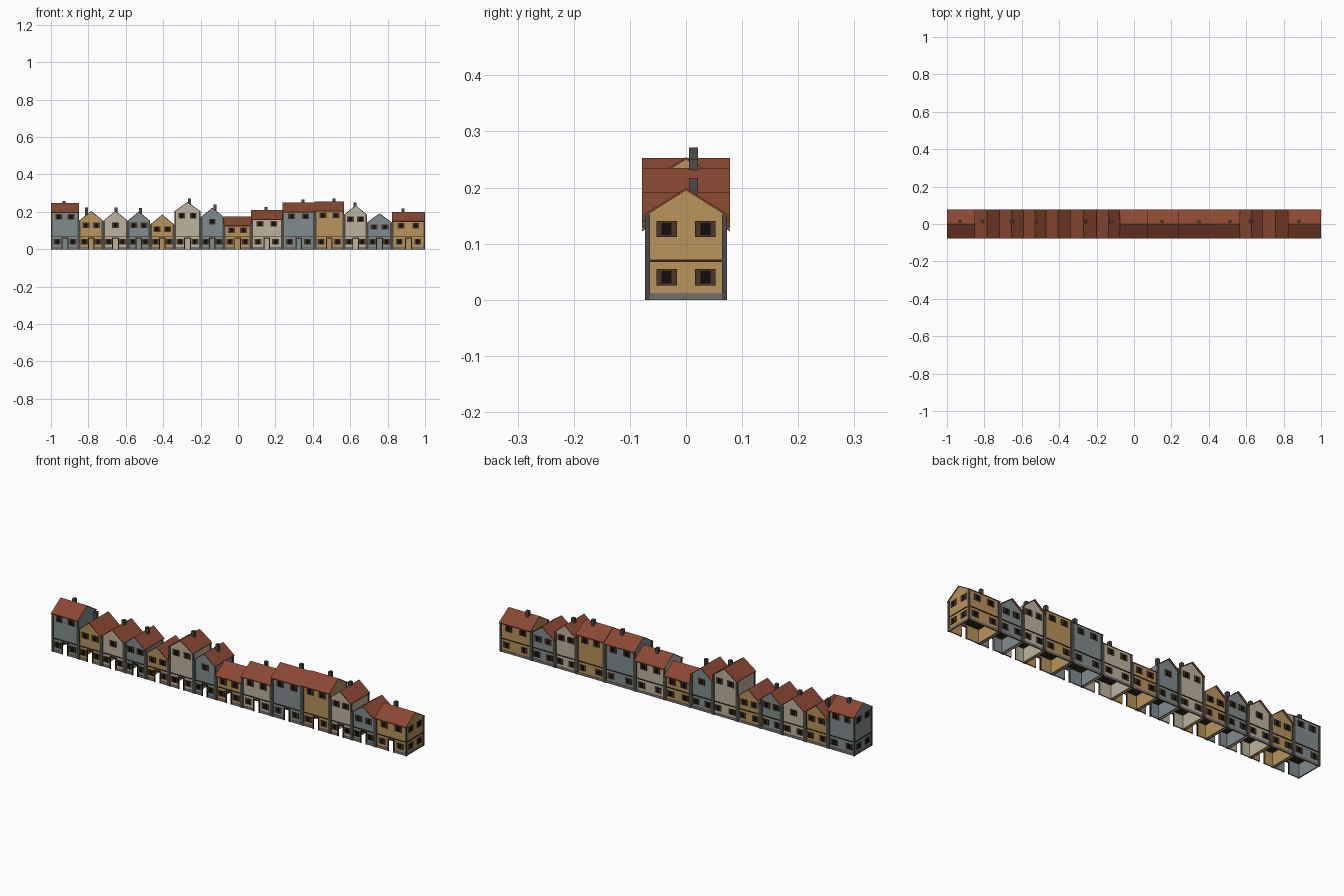
import bpy, bmesh
from mathutils import Vector

if "Cube" in bpy.data.objects:
    bpy.data.objects.remove(bpy.data.objects["Cube"])


def srgb(r, g, b):
    return tuple(((c / 255 + 0.055) / 1.055) ** 2.4 for c in (r, g, b)) + (1,)


COLOURS = {
    "roof_tile": srgb(138, 72, 50), "ochre": srgb(184, 147, 91),
    "cream": srgb(190, 180, 158), "blue_grey": srgb(128, 140, 142),
    "dark_stone": srgb(76, 75, 71), "plinth_stone": srgb(120, 112, 104),
    "shutter_brown": srgb(74, 55, 38), "timber": srgb(48, 36, 26),
    "glass_black": srgb(16, 14, 12),
}
mats = {}
for n, c in COLOURS.items():
    mats[n] = bpy.data.materials.new(n)
    mats[n].diffuse_color = c

parts = {}  # part name -> (bmesh, material name)


def part(name, mat):
    if name not in parts:
        parts[name] = (bmesh.new(), mat)
    return parts[name][0]


def prism(bm, pts, axis, a, b):
    """Extrude a (u, z) profile from a to b along x or y."""
    def co(p, t):
        return Vector((t, p[0], p[1])) if axis == "x" else Vector((p[0], t, p[1]))
    lo = [bm.verts.new(co(p, a)) for p in pts]
    hi = [bm.verts.new(co(p, b)) for p in pts]
    bm.faces.new(lo)
    bm.faces.new(hi[::-1])
    for i in range(len(pts)):
        j = (i + 1) % len(pts)
        bm.faces.new((lo[j], lo[i], hi[i], hi[j]))


def box(bm, x0, x1, y0, y1, z0, z1):
    prism(bm, [(x0, z0), (x1, z0), (x1, z1), (x0, z1)], "y", y0, y1)


def plate(bm, axis, sign, face, u, z, w, h, t):
    """Thin plate on a wall whose normal is sign * axis."""
    a, b = sorted((face - sign * 0.001, face + sign * t))
    if axis == "y":
        box(bm, u - w / 2, u + w / 2, a, b, z - h / 2, z + h / 2)
    else:
        box(bm, a, b, u - w / 2, u + w / 2, z - h / 2, z + h / 2)


def window(axis, sign, face, u, z):
    plate(part("window_shutters", "shutter_brown"), axis, sign, face, u, z, 0.037, 0.029, 0.003)
    plate(part("window_panes", "glass_black"), axis, sign, face, u, z, 0.018, 0.022, 0.004)


D, RD, FLOOR, T = 0.069, 0.078, 0.069, 0.005   # wall / roof half depth, floor height, thickness
DOOR, DOOR_H = 0.015, 0.06

# right edge, wall colour, ridge direction, ridge z, eaves z, upper windows, chimney (x, top)
HOUSES = [
    (-0.85, "blue_grey", "x", 0.247, 0.197, 2, (-0.93, 0.257)),
    (-0.72, "ochre", "y", 0.205, 0.152, 2, (-0.81, 0.222)),
    (-0.59, "cream", "y", 0.205, 0.153, 1, (-0.652, 0.222)),
    (-0.47, "blue_grey", "y", 0.202, 0.152, 2, (-0.52, 0.22)),
    (-0.34, "ochre", "y", 0.185, 0.132, 2, None),
    (-0.20, "cream", "y", 0.253, 0.203, 2, (-0.26, 0.27)),
    (-0.075, "blue_grey", "y", 0.222, 0.172, 1, (-0.123, 0.24)),
    (0.07, "ochre", "x", 0.176, 0.126, 2, None),
    (0.238, "cream", "x", 0.211, 0.160, 2, (0.15, 0.225)),
    (0.41, "blue_grey", "x", 0.250, 0.200, 2, (0.348, 0.266)),
    (0.567, "ochre", "x", 0.254, 0.205, 2, (0.513, 0.271)),
    (0.69, "cream", "y", 0.235, 0.185, 2, (0.625, 0.25)),
    (0.823, "blue_grey", "y", 0.192, 0.143, 2, None),
    (1.0, "ochre", "x", 0.199, 0.150, 2, (0.882, 0.217)),
]

x0 = -1.0
for i, (x1, col, ridge_axis, ridge, eave, n_up, chim) in enumerate(HOUSES):
    xc, w = (x0 + x1) / 2, x1 - x0
    wx0, wx1 = x0 + 0.003, x1 - 0.003
    wall = part("walls_" + col, col)

    # hollow ground floor with a door opening
    box(wall, wx0, wx1, D - T, D, 0, FLOOR)
    box(wall, wx0, wx0 + T, -D, D, 0, FLOOR)
    box(wall, wx1 - T, wx1, -D, D, 0, FLOOR)
    box(wall, wx0, xc - DOOR, -D, -D + T, 0, FLOOR)
    box(wall, xc + DOOR, wx1, -D, -D + T, 0, FLOOR)
    box(wall, xc - DOOR, xc + DOOR, -D, -D + T, DOOR_H, FLOOR)

    # upper floor with gable, and the thin roof over it
    c, half = (0, RD) if ridge_axis == "x" else (xc, w / 2)
    body = D if ridge_axis == "x" else w / 2 - 0.003
    slope = (ridge - eave) / half
    th = 0.004
    corner = ridge - th - slope * body
    prism(wall, [(c - body, FLOOR), (c + body, FLOOR), (c + body, corner),
                 (c, ridge - th), (c - body, corner)],
          ridge_axis, *((wx0, wx1) if ridge_axis == "x" else (-D, D)))
    prism(part("roofs", "roof_tile"),
          [(c - half, eave), (c - half, eave - th), (c, ridge - th),
           (c + half, eave - th), (c + half, eave), (c, ridge)],
          ridge_axis, *((x0, x1) if ridge_axis == "x" else (-RD, RD)))

    # floor band showing on every side
    box(part("floor_bands", "timber"), x0 + 0.001, x1 - 0.001, -0.0715, 0.0715, 0.067, 0.0715)

    # corner posts
    posts = part("corner_posts", "dark_stone")
    for px in (x0, x1 - 0.009):
        for s in (-1, 1):
            ya, yb = sorted((s * 0.064, s * 0.073))
            box(posts, px, px + 0.009, ya, yb, 0, corner)

    # stone plinth, broken at the door
    plinth = part("plinths", "plinth_stone")
    box(plinth, x0 + 0.002, xc - DOOR, -0.0705, -D, 0, 0.012)
    box(plinth, xc + DOOR, x1 - 0.002, -0.0705, -D, 0, 0.012)
    box(plinth, x0 + 0.002, x1 - 0.002, D, 0.0705, 0, 0.012)

    # door frame
    frame = part("door_frames", "timber")
    for s in (-1, 1):
        plate(frame, "y", -1, -D, xc + s * DOOR, DOOR_H / 2, 0.005, DOOR_H, 0.004)
    plate(frame, "y", -1, -D, xc, DOOR_H, 2 * DOOR + 0.005, 0.005, 0.004)

    # front and back windows
    up_z = eave - 0.024
    for s, face in ((-1, -D), (1, D)):
        for k in (-1, 1):
            window("y", s, face, xc + k * 0.28 * w, 0.04)
        for u in ([0] if n_up == 1 else [-0.22, 0.22]):
            window("y", s, face, xc + u * w, up_z)

    # windows and plinth on the two ends of the row
    for end, s, face in ((0, -1, wx0), (len(HOUSES) - 1, 1, wx1)):
        if i == end:
            for k in (-1, 1):
                window("x", s, face, k * 0.0345, 0.04)
                window("x", s, face, k * 0.0345, up_z)
            plate(plinth, "x", s, face, 0, 0.006, 0.13, 0.012, 0.0015)

    # chimney
    if chim:
        cx, top = chim
        base = ridge - slope * (0.021 if ridge_axis == "x" else abs(cx - xc) + 0.008) - 0.006
        box(part("chimneys", "dark_stone"), cx - 0.008, cx + 0.008, 0.005, 0.021, base, top)
    x0 = x1

for name, (bm, mat) in parts.items():
    bmesh.ops.recalc_face_normals(bm, faces=bm.faces)
    me = bpy.data.meshes.new(name)
    bm.to_mesh(me)
    bm.free()
    me.materials.append(mats[mat])
    bpy.context.collection.objects.link(bpy.data.objects.new(name, me))

for m in bpy.data.materials:
    if m.users and not m.is_grease_pencil:
        m.use_nodes = True
        m.node_tree.nodes["Principled BSDF"].inputs["Base Color"].default_value = m.diffuse_color
